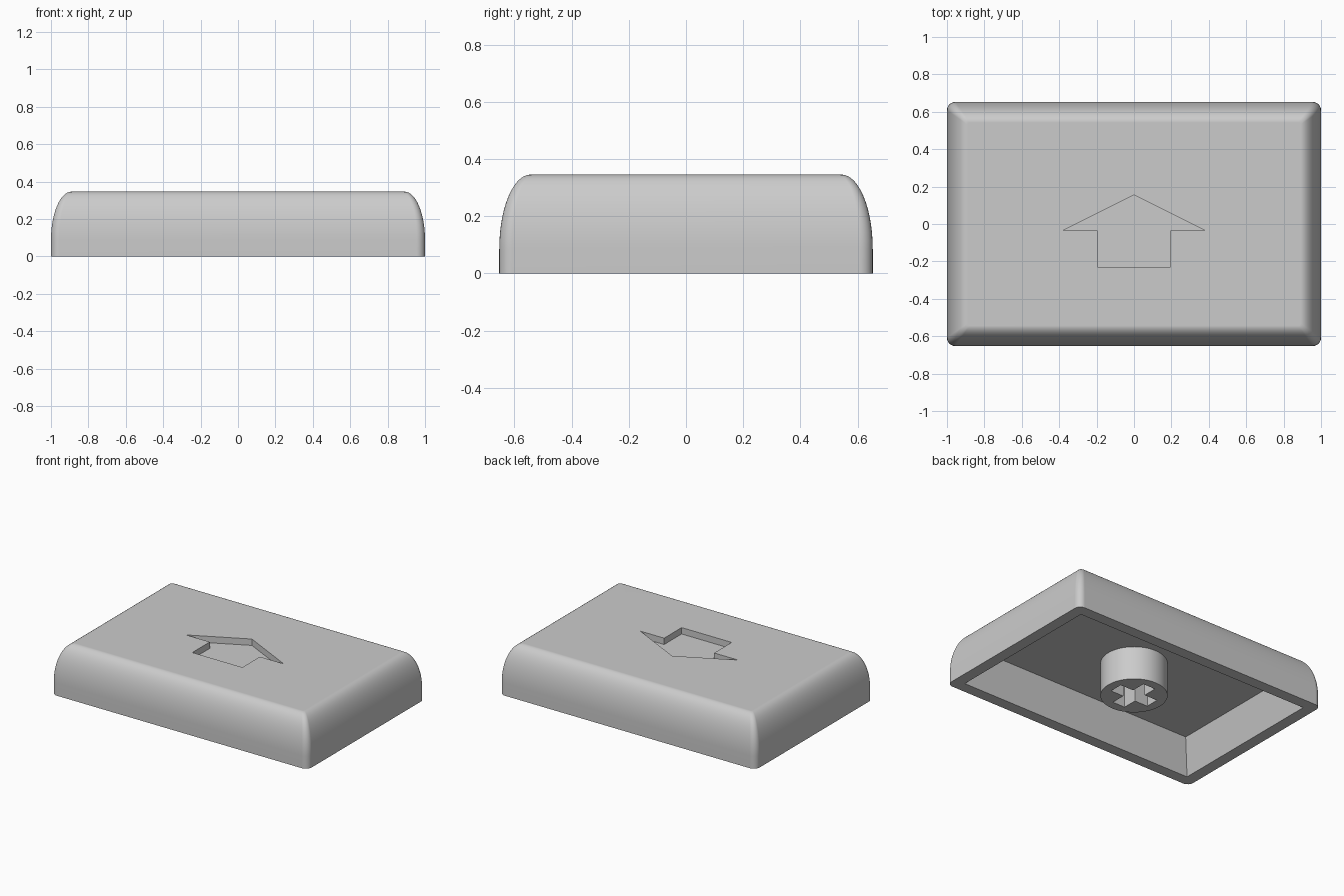
import bpy, bmesh, math

if "Cube" in bpy.data.objects:
    bpy.data.objects.remove(bpy.data.objects["Cube"], do_unlink=True)

HALF_X, HALF_Y, HEIGHT = 1.0, 0.653, 0.346
CEILING = 0.235

grey = bpy.data.materials.new("plain grey plastic")
grey.use_nodes = True
colour = (0.6, 0.6, 0.6, 1)
grey.diffuse_color = colour
grey.node_tree.nodes["Principled BSDF"].inputs["Base Color"].default_value = colour


def rounded_rect(hx, hy, r, steps=6):
    """Outline of a rectangle with rounded corners, counter-clockwise."""
    points = []
    for quadrant, (sx, sy) in enumerate([(1, 1), (-1, 1), (-1, -1), (1, -1)]):
        for i in range(steps + 1):
            a = math.pi / 2 * (quadrant + i / steps)
            points.append((sx * (hx - r) + r * math.cos(a), sy * (hy - r) + r * math.sin(a)))
    return points


def loft(name, rings):
    """Closed solid through a stack of (outline, height) rings."""
    bm = bmesh.new()
    loops = [[bm.verts.new((x, y, z)) for x, y in outline] for outline, z in rings]
    for low, high in zip(loops, loops[1:]):
        n = len(low)
        for i in range(n):
            j = (i + 1) % n
            bm.faces.new((low[i], low[j], high[j], high[i]))
    bm.faces.new(loops[0][::-1])
    bm.faces.new(loops[-1])
    bmesh.ops.recalc_face_normals(bm, faces=bm.faces)
    mesh = bpy.data.meshes.new(name)
    bm.to_mesh(mesh)
    bm.free()
    mesh.materials.append(grey)
    obj = bpy.data.objects.new(name, mesh)
    bpy.context.collection.objects.link(obj)
    return obj


def activate(obj):
    bpy.ops.object.select_all(action='DESELECT')
    obj.select_set(True)
    bpy.context.view_layer.objects.active = obj


def cut(obj, cutter):
    cutter.hide_render = True
    mod = obj.modifiers.new("cut", 'BOOLEAN')
    mod.operation, mod.solver, mod.object = 'DIFFERENCE', 'EXACT', cutter
    activate(obj)
    bpy.ops.object.modifier_apply(modifier=mod.name)
    bpy.data.objects.remove(cutter, do_unlink=True)


def smooth(obj):
    activate(obj)
    bpy.ops.object.shade_smooth_by_angle(angle=math.radians(30))
    mod = obj.modifiers.new("flat normals", 'WEIGHTED_NORMAL')
    mod.keep_sharp = True


def rect(hx, hy):
    return [(hx, hy), (-hx, hy), (-hx, -hy), (hx, -hy)]


# Cap shell: straight base, then an elliptical shoulder up to the flat top
shoulder_in, shoulder_up, steps = 0.11, 0.26, 14
rings = [(rounded_rect(HALF_X, HALF_Y, 0.045), 0)]
for i in range(steps + 1):
    a = math.pi / 2 * i / steps
    inset = shoulder_in * (1 - math.cos(a))
    outline = rounded_rect(HALF_X - inset, HALF_Y - inset, 0.045 - 0.3 * inset)
    rings.append((outline, HEIGHT - shoulder_up * (1 - math.sin(a))))
cap = loft("cap_shell", rings)

# Tapered hollow underneath
wall, taper, below = 0.08, 0.07, 0.05
flare = wall - taper * below / CEILING
cut(cap, loft("hollow_cutter", [
    (rect(HALF_X - flare, HALF_Y - flare), -below),
    (rect(HALF_X - wall - taper, HALF_Y - wall - taper), CEILING)]))

# Sunken arrow on the top
half_arrow = [(0.195, -0.23), (0.195, -0.035), (0.38, -0.035)]
arrow = half_arrow + [(0, 0.155)] + [(-x, y) for x, y in reversed(half_arrow)]
cut(cap, loft("arrow_cutter", [(arrow, HEIGHT - 0.045), (arrow, HEIGHT + 0.1)]))
smooth(cap)

# Round mounting stem with a cross-shaped socket
circle = [(0.213 * math.cos(math.tau * i / 64), 0.213 * math.sin(math.tau * i / 64))
          for i in range(64)]
stem = loft("mounting_stem", [(circle, 0), (circle, CEILING + 0.01)])
w, l = 0.048, 0.15
cross = []
for c, s in [(1, 0), (0, 1), (-1, 0), (0, -1)]:
    for x, y in [(l, -w), (l, w), (w, w)]:
        cross.append((x * c - y * s, x * s + y * c))
cut(stem, loft("cross_cutter", [(cross, -0.05), (cross, CEILING)]))
smooth(stem)
